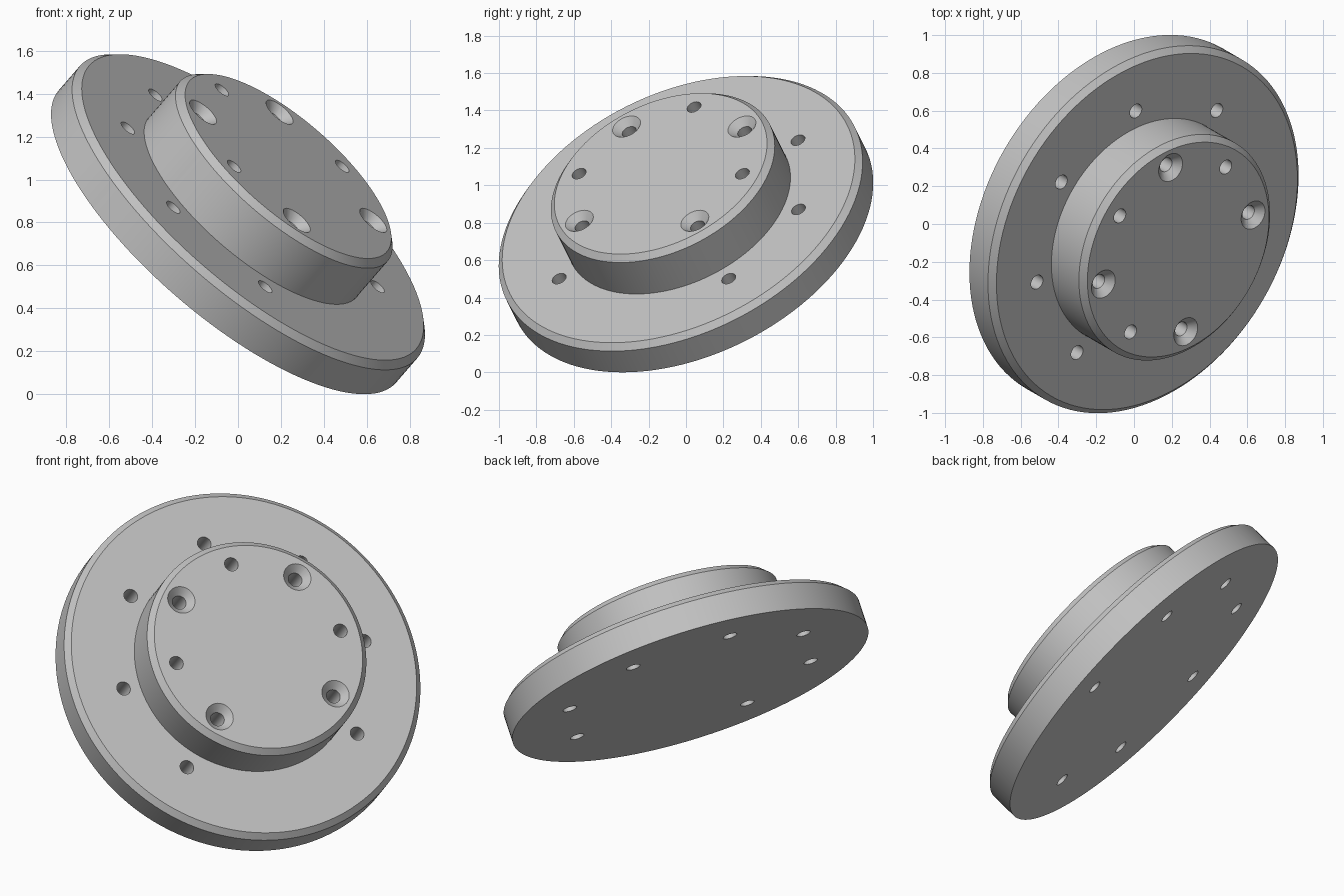
import bpy, bmesh, math
from mathutils import Matrix, Vector

cube = bpy.data.objects.get("Cube")
if cube:
    bpy.data.objects.remove(cube, do_unlink=True)

metal = bpy.data.materials.new("plain_grey")
metal.use_nodes = True
GREY = (0.55, 0.55, 0.55, 1)
metal.diffuse_color = GREY
metal.node_tree.nodes["Principled BSDF"].inputs["Base Color"].default_value = GREY


def lathe(bm, profile, sides, at=(0, 0)):
    """Closed solid of revolution about z; the profile starts and ends on the axis."""
    rings = []
    for r, z in profile:
        count = sides if r else 1
        rings.append([bm.verts.new((at[0] + r * math.cos(math.tau * i / sides),
                                    at[1] + r * math.sin(math.tau * i / sides), z))
                      for i in range(count)])
    for low, high in zip(rings, rings[1:]):
        if len(low) == 1:
            bm.faces.new(high[::-1])
        elif len(high) == 1:
            bm.faces.new(low)
        else:
            for i in range(sides):
                j = (i + 1) % sides
                bm.faces.new((low[i], low[j], high[j], high[i]))


def finish(bm, name):
    bmesh.ops.recalc_face_normals(bm, faces=bm.faces)
    mesh = bpy.data.meshes.new(name)
    bm.to_mesh(mesh)
    bm.free()
    mesh.materials.append(metal)
    obj = bpy.data.objects.new(name, mesh)
    bpy.context.collection.objects.link(obj)
    return obj


def polar(radius, degrees):
    a = math.radians(degrees)
    return radius * math.cos(a), radius * math.sin(a)


# Main dimensions
flange_r, flange_h = 1.04, 0.192
hub_r, top = 0.64, 0.462
chamfer, hole_r, sink_r = 0.032, 0.04, 0.08

# Chamfered flange with raised chamfered hub
bm = bmesh.new()
lathe(bm, [(0, 0), (flange_r, 0), (flange_r, flange_h - chamfer),
           (flange_r - chamfer, flange_h), (hub_r, flange_h),
           (hub_r, top - chamfer), (hub_r - chamfer, top), (0, top)], 128)
body = finish(bm, "flanged_hub")

# Hole cutters
bm = bmesh.new()
over = 0.02
floor = top - 0.25
for k in range(1, 8):                      # through holes in the flange
    lathe(bm, [(0, -over), (hole_r, -over), (hole_r, flange_h + over),
               (0, flange_h + over)], 32, polar(0.74, 45 * k))
for k in range(1, 4):                      # plain holes in the hub
    lathe(bm, [(0, floor), (hole_r, floor), (hole_r, top + over),
               (0, top + over)], 32, polar(0.504, 90 * k))
for k in range(4):                         # countersunk holes in the hub
    lathe(bm, [(0, floor), (hole_r, floor), (hole_r, top - sink_r + hole_r),
               (sink_r + over, top + over), (0, top + over)], 32,
          polar(0.504, 45 + 90 * k))
cutter = finish(bm, "hole_cutters")
cutter.hide_render = True

# Cut the holes and keep the result
cut = body.modifiers.new("holes", "BOOLEAN")
cut.operation = "DIFFERENCE"
cut.solver = "EXACT"
cut.object = cutter
bpy.context.view_layer.objects.active = body
body.select_set(True)
cutter.select_set(False)
bpy.ops.object.modifier_apply(modifier=cut.name)
bpy.data.objects.remove(cutter, do_unlink=True)

bpy.ops.object.shade_smooth_by_angle(angle=math.radians(25))

# Tilted resting pose
body.rotation_euler = (0, math.radians(45), math.radians(-30))
body.location = (-0.049, 0.028, flange_r * math.sin(math.radians(45)))
